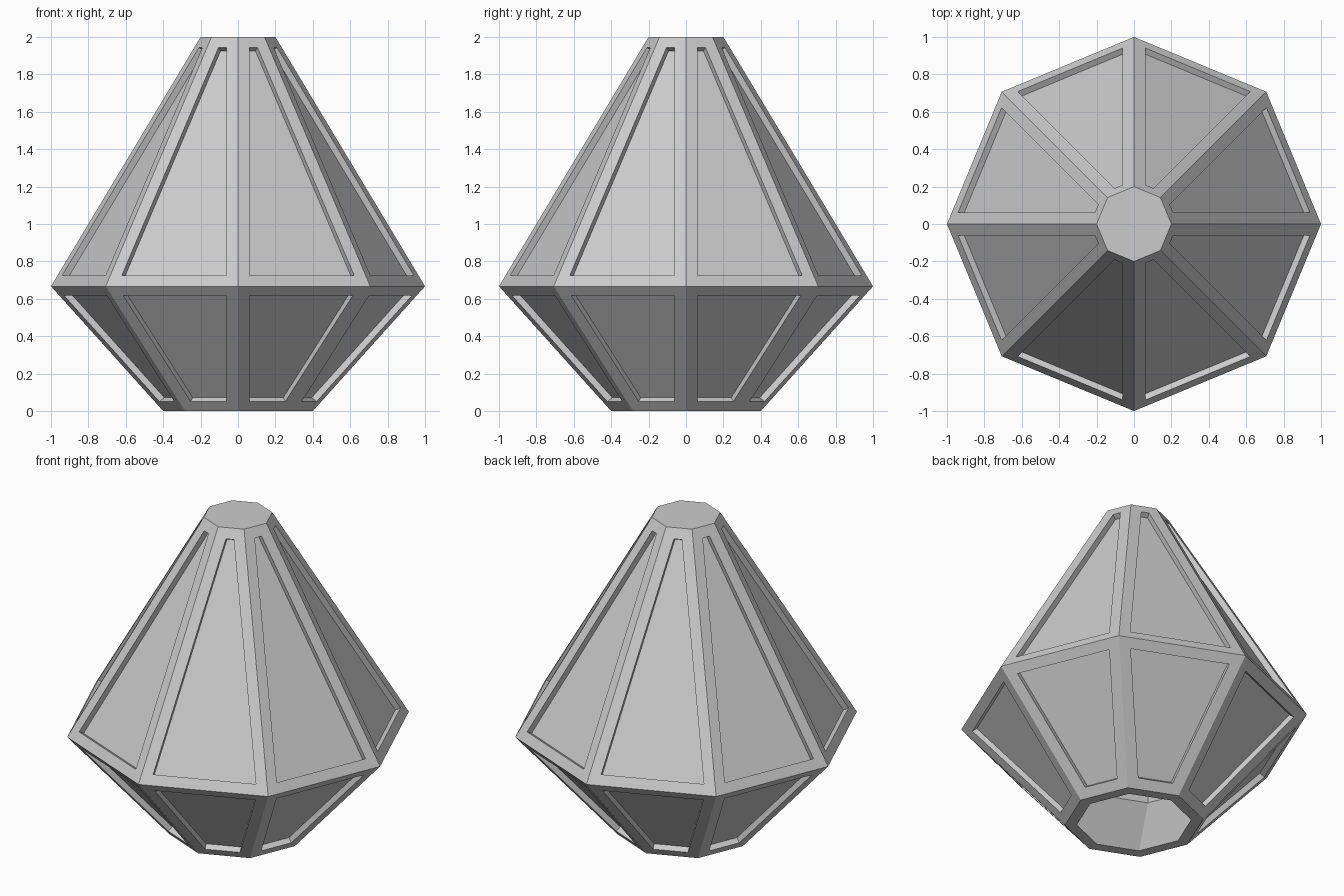
import bpy, bmesh
from math import cos, sin, pi

if "Cube" in bpy.data.objects:
    bpy.data.objects.remove(bpy.data.objects["Cube"])

SIDES = 8
OUTER = [(0.40, 0.0), (1.0, 0.667), (0.20, 2.0)]        # radius, height
INNER = [(0.33, 0.0), (0.935, 0.667), (0.165, 1.95)]

bm = bmesh.new()


def ring(r, z):
    return [bm.verts.new((r * cos(2 * pi * i / SIDES), r * sin(2 * pi * i / SIDES), z))
            for i in range(SIDES)]


def bridge(low, high):
    return [bm.faces.new((low[i], low[(i + 1) % SIDES], high[(i + 1) % SIDES], high[i]))
            for i in range(SIDES)]


# Outer faceted body with a closed top
outer = [ring(*p) for p in OUTER]
panels = bridge(outer[0], outer[1]) + bridge(outer[1], outer[2])
bm.faces.new(outer[2])

# Hollow inside and flat rim around the open bottom
inner = [ring(*p) for p in INNER]
bridge(inner[1], inner[0])
bridge(inner[2], inner[1])
bm.faces.new(inner[2][::-1])
bridge(inner[0], outer[0])
bm.normal_update()

# Sunken panes: a flat border, then straight walls inward
bmesh.ops.inset_individual(bm, faces=panels, thickness=0.065, use_even_offset=True)
bm.normal_update()
bmesh.ops.inset_individual(bm, faces=panels, thickness=0.0, depth=-0.035)

mesh = bpy.data.meshes.new("faceted_lantern")
bm.to_mesh(mesh)
bm.free()
obj = bpy.data.objects.new("faceted_lantern", mesh)
bpy.context.collection.objects.link(obj)
